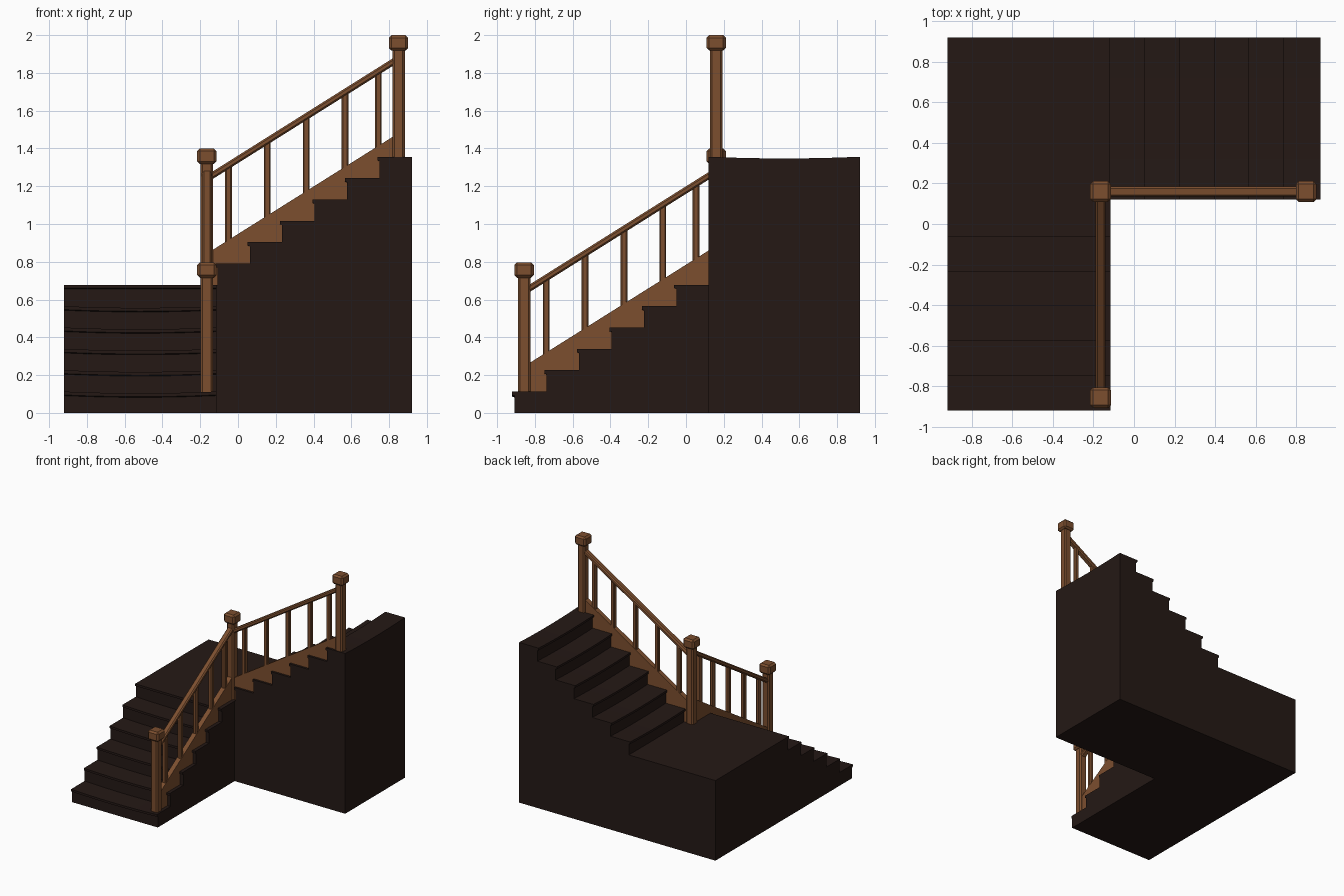
import bpy, bmesh

if "Cube" in bpy.data.objects:
    bpy.data.objects.remove(bpy.data.objects["Cube"])

RISE, RUN, SLOPE = 0.113, 0.1715, 0.628
POST = 0.16                      # offset of the railing lines


def material(name, rgb):
    m = bpy.data.materials.new(name)
    m.diffuse_color = (*rgb, 1)
    m.use_nodes = True
    m.node_tree.nodes["Principled BSDF"].inputs["Base Color"].default_value = m.diffuse_color
    return m


DARK = material("dark_wood", (0.018, 0.0095, 0.0075))
WOOD = material("warm_wood", (0.2, 0.077, 0.028))


def loft(name, rings, mat, bevel=0):
    """Solid skinned through rings of equal point count."""
    bm = bmesh.new()
    vs = [[bm.verts.new(p) for p in r] for r in rings]
    n = len(rings[0])
    for a, b in zip(vs, vs[1:]):
        for i in range(n):
            j = (i + 1) % n
            bm.faces.new((a[i], a[j], b[j], b[i]))
    bm.faces.new(vs[0])
    bm.faces.new(vs[-1])
    bmesh.ops.recalc_face_normals(bm, faces=bm.faces)
    me = bpy.data.meshes.new(name)
    bm.to_mesh(me)
    bm.free()
    me.materials.append(mat)
    ob = bpy.data.objects.new(name, me)
    bpy.context.collection.objects.link(ob)
    if bevel:
        mod = ob.modifiers.new("chamfer", 'BEVEL')
        mod.width = bevel
        mod.segments = 1
    return ob


def place(axis, u, w, z):
    return (u, w, z) if axis == 'x' else (w, u, z)


def flight(name, axis, start, base, body_start, w0, w1, worn):
    """Solid six-step flight, treads worn down slightly in the middle."""
    rings = []
    for k in range(9):
        t = k / 8
        sag = 0.009 * 4 * t * (1 - t)
        pts = [(body_start, 0)]
        if base:
            pts.append((body_start, base))
        prev = base
        for i in range(6):
            u, z = start + i * RUN, base + (i + 1) * RISE
            if i < worn:
                z -= sag
            if i or base:
                pts.append((u + 0.011, prev))
            pts += [(u + 0.011, z - 0.022), (u, z - 0.018), (u, z)]
            prev = z
        pts += [(0.92, prev), (0.92, 0)]
        w = w0 + (w1 - w0) * t
        rings.append([place(axis, u, w, z) for u, z in pts])
    loft(name, rings, DARK)


def box(name, x, y, z0, z1, size, bevel):
    h = size / 2
    sq = [(-h, -h), (h, -h), (h, h), (-h, h)]
    loft(name, [[(x + a, y + b, z) for a, b in sq] for z in (z0, z1)], WOOD, bevel)


def board(name, axis, u0, u1, z_top, depth, w, width, bevel=0):
    """Sloping board whose top edge starts at z_top."""
    z1 = z_top + SLOPE * (u1 - u0)
    prof = [(u0, z_top - depth), (u1, z1 - depth), (u1, z1), (u0, z_top)]
    loft(name, [[place(axis, u, w + s * width / 2, z) for u, z in prof]
                for s in (-1, 1)], WOOD, bevel)


# stairs
flight("lower_flight_and_landing", 'y', -0.92, 0, -0.909, -0.92, -0.115, 5)
flight("upper_flight", 'x', -0.12, 6 * RISE, -0.115, 0.12, 0.92, 6)

# newel posts with caps
for name, x, y, z0, top in (("bottom", -0.165, -0.857, 0.10, 0.797),
                            ("middle", -0.165, POST, 0.66, 1.40),
                            ("top", 0.85, POST, 1.34, 2.0)):
    box(name + "_newel", x, y, z0, top - 0.07, 0.066, 0.011)
    box(name + "_newel_cap", x, y, top - 0.082, top, 0.102, 0.014)

# railings: stringer, handrail and balusters
for name, axis, u0, u1, w, z in (("lower", 'y', -0.84, 0.14, -0.165, 0.257),
                                 ("upper", 'x', -0.15, 0.83, POST, 0.853)):
    board(name + "_stringer", axis, u0, u1, z, 0.213, w, 0.04)
    board(name + "_handrail", axis, u0, u1, z + 0.415, 0.04, w, 0.05, 0.009)
    for i, d in enumerate((0.1, 0.305, 0.511, 0.717, 0.893)):
        x, y, _ = place(axis, u0 + d, w, 0)
        zb = z + SLOPE * d
        box(f"{name}_baluster_{i + 1}", x, y, zb - 0.03, zb + 0.395, 0.036, 0.007)
